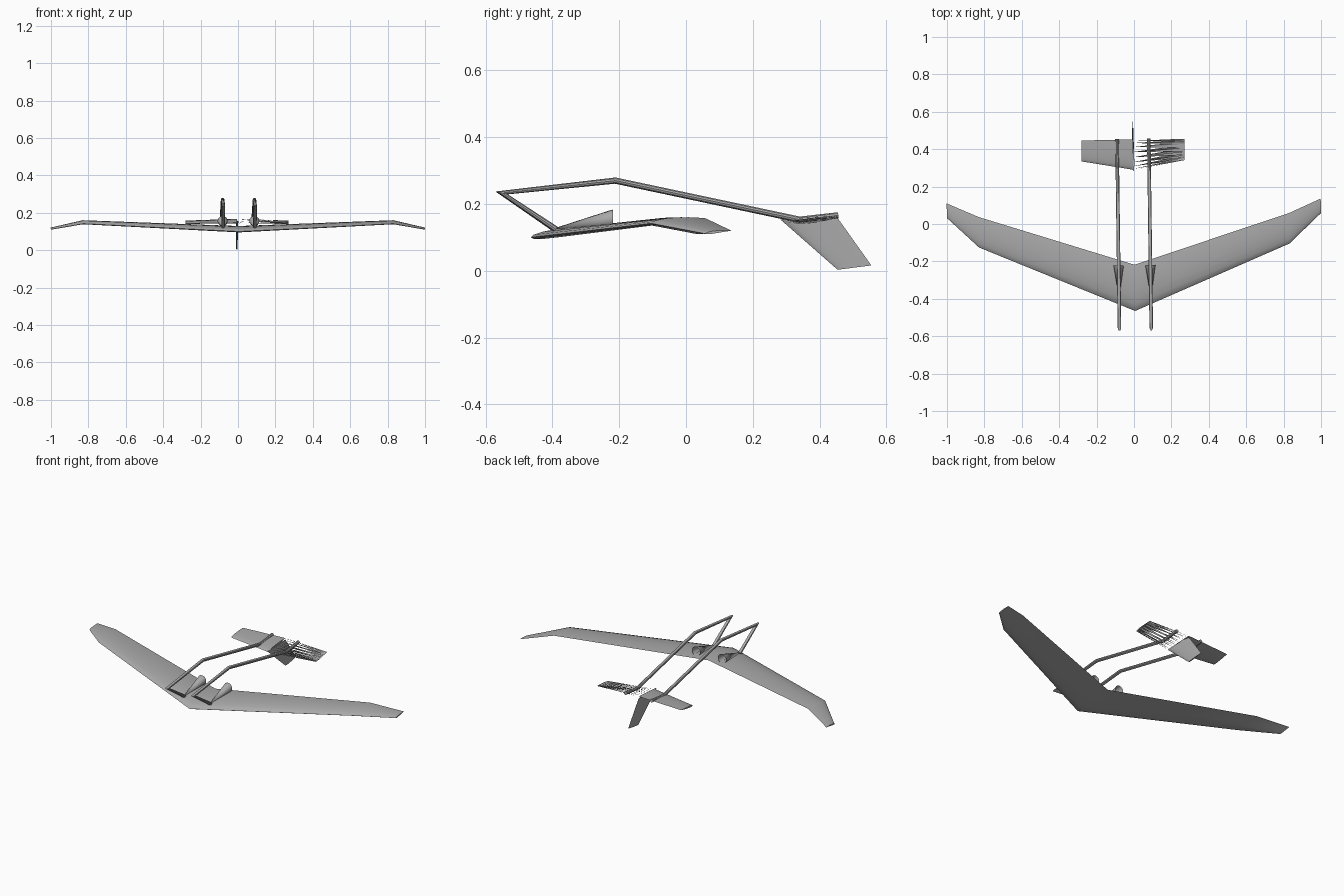
import bpy, math
from mathutils import Vector

YAW = 0.013  # the whole craft sits turned by a fraction of a degree

cube = bpy.data.objects.get("Cube")
if cube:
    bpy.data.objects.remove(cube, do_unlink=True)

grey = bpy.data.materials.new("plain grey")
grey.use_nodes = True
grey.diffuse_color = (0.4, 0.4, 0.4, 1)
grey.node_tree.nodes["Principled BSDF"].inputs["Base Color"].default_value = (0.4, 0.4, 0.4, 1)


def add_part(name, verts, faces, angle=35):
    mesh = bpy.data.meshes.new(name)
    mesh.from_pydata(verts, [], faces)
    mesh.materials.append(grey)
    obj = bpy.data.objects.new(name, mesh)
    bpy.context.collection.objects.link(obj)
    obj.rotation_euler.z = YAW
    bpy.ops.object.select_all(action='DESELECT')
    obj.select_set(True)
    bpy.context.view_layer.objects.active = obj
    bpy.ops.object.mode_set(mode='EDIT')
    bpy.ops.mesh.select_all(action='SELECT')
    bpy.ops.mesh.normals_make_consistent(inside=False)
    bpy.ops.object.mode_set(mode='OBJECT')
    bpy.ops.object.shade_smooth_by_angle(angle=math.radians(angle))
    return obj


def airfoil(steps, thick, camber):
    """Closed outline: trailing edge over the top to the nose and back below."""
    def half(u):
        return 5 * thick * (0.2969 * u ** 0.5 - 0.126 * u - 0.3516 * u ** 2
                            + 0.2843 * u ** 3 - 0.1036 * u ** 4)
    us = [(1 + math.cos(math.pi * i / steps)) / 2 for i in range(steps + 1)]
    bow = lambda u: 4 * camber * u * (1 - u)
    upper = [(u, bow(u) + half(u)) for u in us]
    lower = [(u, bow(u) - half(u)) for u in us[-2:0:-1]]
    return upper + lower


def loft(sections, outline, up):
    """Sections are (nose point, tail point); returns rings joined by quads."""
    verts, n = [], len(outline)
    for nose, tail in sections:
        nose, tail = Vector(nose), Vector(tail)
        chord = tail - nose
        verts += [nose + chord * u + Vector(up) * w * chord.length for u, w in outline]
    faces = [(s * n + i, s * n + (i + 1) % n, (s + 1) * n + (i + 1) % n, (s + 1) * n + i)
             for s in range(len(sections) - 1) for i in range(n)]
    caps = [tuple(range(n)), tuple(range(len(verts) - n, len(verts)))]
    return verts, faces, caps


def tube(name, path, radius, sides=10):
    """Round rod in a plane of constant x, with mitred bends."""
    pts = [Vector(p) for p in path]
    verts, faces = [], []
    for k, p in enumerate(pts):
        before = (p - pts[k - 1]).normalized() if k else (pts[1] - p).normalized()
        after = (pts[k + 1] - p).normalized() if k < len(pts) - 1 else before
        along = (before + after).normalized()
        side = Vector((1, 0, 0))
        out = along.cross(side) / max(0.5, along.dot(after))
        for i in range(sides):
            a = 2 * math.pi * i / sides
            verts.append(p + radius * (side * math.cos(a) + out * math.sin(a)))
    for k in range(len(pts) - 1):
        for i in range(sides):
            j = (i + 1) % sides
            faces.append((k * sides + i, k * sides + j, (k + 1) * sides + j, (k + 1) * sides + i))
    faces += [tuple(range(sides)), tuple(range(len(verts) - sides, len(verts)))]
    return add_part(name, verts, faces)


# Swept main wing with drooped tips
half_wing = [((0, -0.465, 0.1), (0, -0.218, 0.125)),
             ((0.83, -0.115, 0.142), (0.83, 0.048, 0.157)),
             ((1, 0.045, 0.111), (1, 0.123, 0.12))]
mirror = [[(-p[0], p[1], p[2]) for p in s] for s in half_wing[:0:-1]]
verts, faces, caps = loft(mirror + half_wing, airfoil(8, 0.1, 0.02), (0, 0, 1))
add_part("main_wing", verts, faces + caps)

# Tailplane: covered half and half with open bays
outline = airfoil(9, 0.09, 0.0)
root = ((0, 0.29, 0.147), (0, 0.452, 0.168))
for s, name in ((-1, "covered_tailplane"), (1, "open_tailplane")):
    tip = ((s * 0.275, 0.338, 0.143), (s * 0.275, 0.45, 0.158))
    verts, faces, caps = loft([root, tip], outline, (0, 0, 1))
    if s > 0:
        faces = [(f[0], f[2], f[3]) for f in faces]
        caps = caps[:1]
    add_part(name, verts, faces + caps)

# Fin hanging under the tail
verts, faces, caps = loft([((0, 0.282, 0.154), (0, 0.454, 0.158)),
                           ((0, 0.454, 0.003), (0, 0.555, 0.016))],
                          airfoil(8, 0.07, 0.0), (1, 0, 0))
add_part("tail_fin", verts, faces + caps)

for s, side in ((1, "left"), (-1, "right")):
    # Bent boom from wing, forward, and back to the tail
    x = s * 0.085
    tube(side + "_boom", [(x, -0.39, 0.124), (x, -0.552, 0.233), (x, -0.212, 0.27),
                          (x, 0.34, 0.153), (x, 0.455, 0.166)], 0.0095)

    # Hollow cone fairing, open at the back
    n = 16
    ring = [(x + 0.027 * math.cos(2 * math.pi * i / n), -0.22,
             0.156 + 0.027 * math.sin(2 * math.pi * i / n)) for i in range(n)]
    add_part(side + "_cone_fairing", [(x, -0.4, 0.125)] + ring,
             [(0, i + 1, (i + 1) % n + 1) for i in range(n)], 60)
